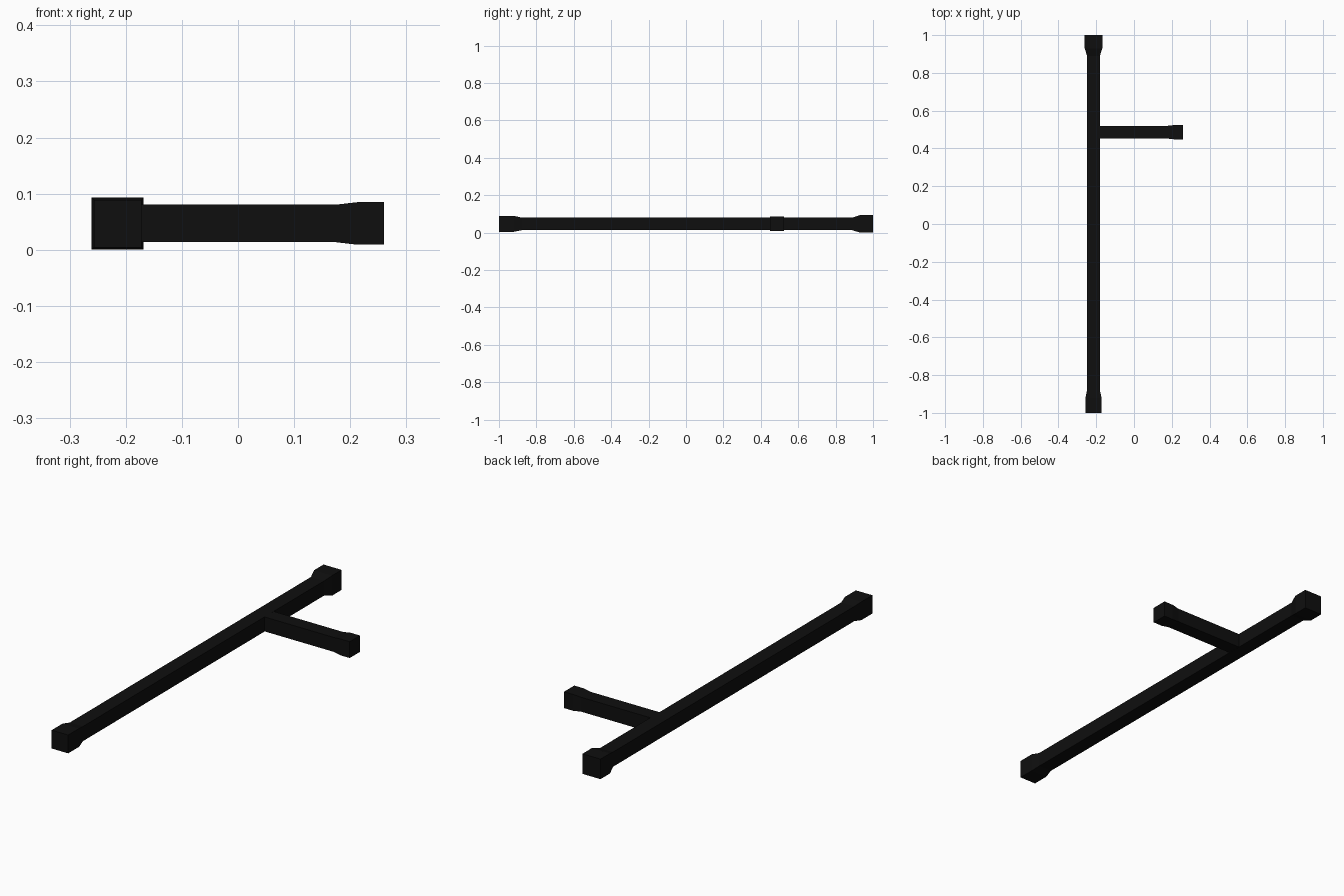
import bpy, bmesh
from mathutils import Vector

if "Cube" in bpy.data.objects:
    bpy.data.objects.remove(bpy.data.objects["Cube"])

black = bpy.data.materials.new("matte black")
black.diffuse_color = (0.0045, 0.0045, 0.0045, 1)
black.use_nodes = True
black.node_tree.nodes["Principled BSDF"].inputs["Base Color"].default_value = black.diffuse_color

CX, CY, CZ = -0.2145, 0.486, 0.0467   # shaft x, handle y, common height
R = 0.034                             # half width of the square bars


def square_bar(name, axis, centre, stations):
    """Loft a square section along an axis; stations are (position, half width)."""
    bm = bmesh.new()
    side = 1 - axis
    rings = []
    for pos, r in stations:
        ring = []
        for a, b in ((-1, -1), (1, -1), (1, 1), (-1, 1)):
            co = Vector(centre)
            co[axis] = pos
            co[side] += a * r
            co.z += b * r
            ring.append(bm.verts.new(co))
        rings.append(ring)
    for p, q in zip(rings, rings[1:]):
        for i in range(4):
            j = (i + 1) % 4
            bm.faces.new((p[i], p[j], q[j], q[i]))
    bm.faces.new(rings[0])
    bm.faces.new(rings[-1])
    bmesh.ops.recalc_face_normals(bm, faces=bm.faces)
    mesh = bpy.data.meshes.new(name)
    bm.to_mesh(mesh)
    bm.free()
    mesh.materials.append(black)
    obj = bpy.data.objects.new(name, mesh)
    bpy.context.collection.objects.link(obj)
    return obj


# Long shaft with a flared knob at each end (the rear one slightly larger)
square_bar("shaft", 1, (CX, 0, CZ),
           [(-1, 0.0425), (-0.92, 0.0425), (-0.88, R),
            (0.89, R), (0.93, 0.0465), (1, 0.0465)])

# Side handle with a small flared knob, starting inside the shaft
square_bar("side_handle", 0, (0, CY, CZ + 0.0003),
           [(CX + 0.03, R - 0.0005), (0.175, R - 0.0005), (0.212, 0.0378), (0.26, 0.0378)])
